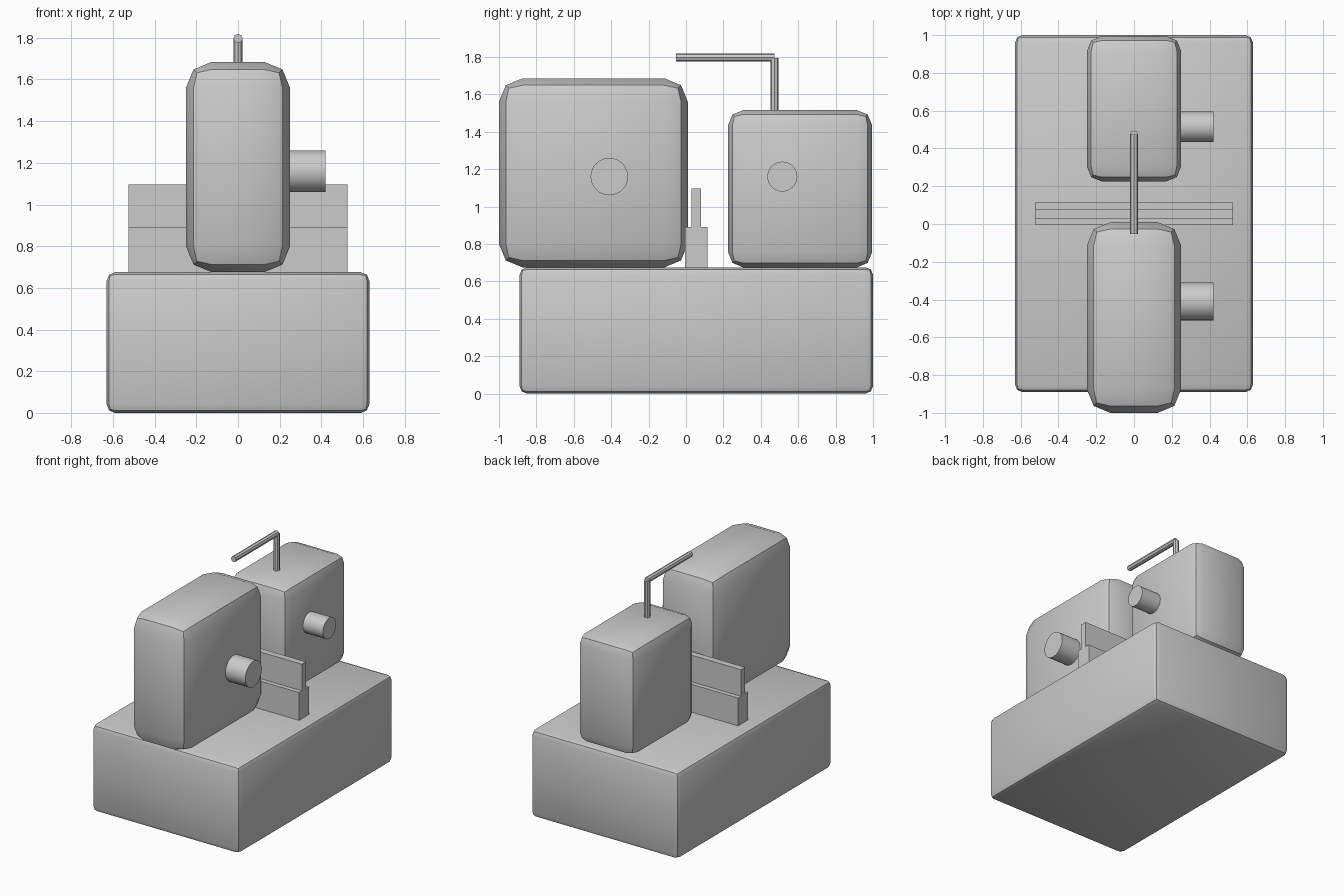
import bpy, math
from mathutils import Vector

cube = bpy.data.objects.get("Cube")
if cube:
    bpy.data.objects.remove(cube, do_unlink=True)

# One plain grey for the whole model
grey = bpy.data.materials.new("plain_grey")
grey.use_nodes = True
colour = (0.6, 0.6, 0.6, 1)
grey.diffuse_color = colour
grey.node_tree.nodes["Principled BSDF"].inputs["Base Color"].default_value = colour


def finish(name):
    obj = bpy.context.object
    obj.name = obj.data.name = name
    obj.data.materials.append(grey)
    bpy.ops.object.shade_smooth_by_angle(angle=math.radians(30))
    return obj


def box(name, half_width, y, z, bevel=0):
    """Box centred on x = 0, from y[0] to y[1] and z[0] to z[1]."""
    bpy.ops.mesh.primitive_cube_add(size=1, location=(0, sum(y) / 2, sum(z) / 2))
    obj = bpy.context.object
    obj.scale = (2 * half_width, y[1] - y[0], z[1] - z[0])
    bpy.ops.object.transform_apply(location=False, rotation=False, scale=True)
    if bevel:
        mod = obj.modifiers.new("rounding", "BEVEL")
        mod.width, mod.segments = bevel, 2
        bpy.ops.object.modifier_apply(modifier=mod.name)
    return finish(name)


def rod(name, start, end, radius, sides):
    """Cylinder running from start to end."""
    a, b = Vector(start), Vector(end)
    bpy.ops.mesh.primitive_cylinder_add(
        vertices=sides, radius=radius, depth=(b - a).length, location=(a + b) / 2,
        rotation=(b - a).to_track_quat("Z", "Y").to_euler())
    return finish(name)


# Base block and the two upright rounded housings
box("base_block", 0.63, (-0.89, 1.0), (0, 0.675), 0.04)
box("front_housing", 0.25, (-1.0, 0.01), (0.675, 1.685), 0.125)
box("rear_housing", 0.25, (0.225, 0.995), (0.675, 1.515), 0.08)

# Stepped divider between the housings
box("divider_lower", 0.525, (-0.005, 0.115), (0.66, 0.89))
box("divider_upper", 0.525, (0.03, 0.08), (0.88, 1.095))

# Side knobs
rod("front_knob", (0.2, -0.41, 1.16), (0.42, -0.41, 1.16), 0.1, 32)
rod("rear_knob", (0.2, 0.515, 1.16), (0.42, 0.515, 1.16), 0.08, 32)

# Bent pipe on the rear housing
rod("pipe_upright", (0, 0.473, 1.45), (0, 0.473, 1.795), 0.022, 8)
rod("pipe_arm", (0, 0.473, 1.797), (0, -0.053, 1.797), 0.022, 8)
